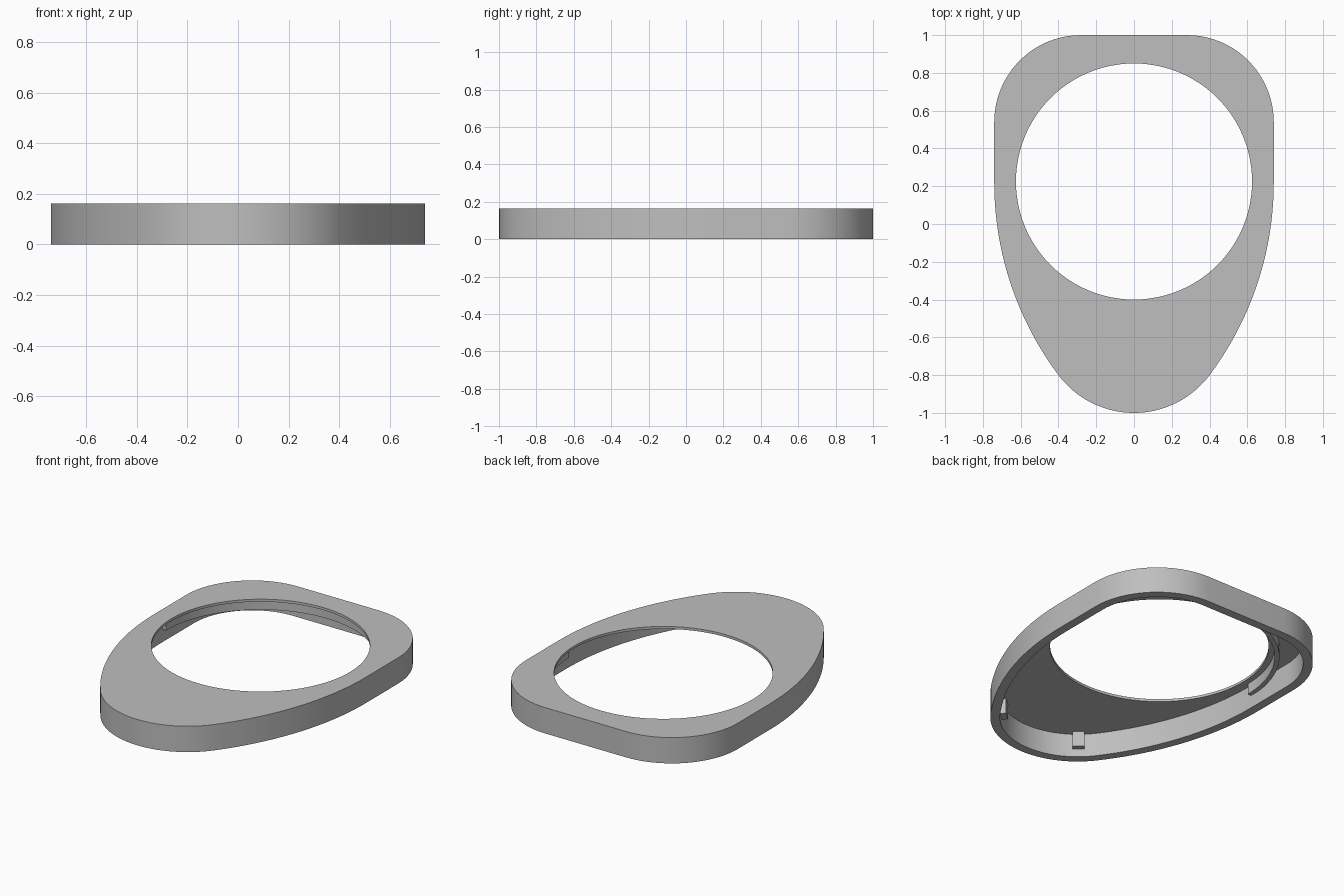
import bpy, bmesh
from math import sin, cos, pi, atan2
from mathutils import Matrix, Vector

if "Cube" in bpy.data.objects:
    bpy.data.objects.remove(bpy.data.objects["Cube"], do_unlink=True)

HEIGHT = 0.163
CEILING = 0.147
WALL = 0.055
HOLE_Y, HOLE_R = 0.225, 0.625
NOSE_Y, NOSE_R = -0.5, 0.5

grey = bpy.data.materials.new("plain grey")
grey.use_nodes = True
grey.diffuse_color = (0.52, 0.52, 0.52, 1)
grey.node_tree.nodes["Principled BSDF"].inputs["Base Color"].default_value = (0.52, 0.52, 0.52, 1)


def arc(cx, cy, r, start, end, steps):
    angles = [start + (end - start) * i / steps for i in range(steps + 1)]
    return [(cx + r * cos(a), cy + r * sin(a)) for a in angles]


def outline(inset):
    """Egg-shaped outline with a squared back, made of tangent arcs."""
    join = -atan2(0.72, 0.96)
    half = arc(0, NOSE_Y, NOSE_R - inset, -pi / 2, join, 16)
    half += arc(-0.96, 0.22, 1.7 - inset, join, 0, 20)[1:]
    half += arc(0.28, 0.54, 0.46 - inset, 0, pi / 2, 20)
    return half + [(-x, y) for x, y in reversed(half[1:])]


def finish(bm, name):
    bmesh.ops.recalc_face_normals(bm, faces=bm.faces[:])
    mesh = bpy.data.meshes.new(name)
    bm.to_mesh(mesh)
    bm.free()
    mesh.materials.append(grey)
    obj = bpy.data.objects.new(name, mesh)
    bpy.context.collection.objects.link(obj)
    bpy.ops.object.select_all(action='DESELECT')
    obj.select_set(True)
    bpy.context.view_layer.objects.active = obj
    bpy.ops.object.shade_smooth_by_angle()
    return obj


def add_loop(bm, points, z):
    return [bm.verts.new((x, y, z)) for x, y in points]


def bridge(bm, a, b):
    for i in range(len(a)):
        j = (i + 1) % len(a)
        bm.faces.new((a[i], a[j], b[j], b[i]))


def fill_between(bm, a, b):
    edges = [bm.edges.get((l[i - 1], l[i])) for l in (a, b) for i in range(len(l))]
    bmesh.ops.triangle_fill(bm, edges=edges, use_beauty=True)


# Open-bottomed shell with a round hole through its thin top
bm = bmesh.new()
circle = arc(0, HOLE_Y, HOLE_R, 0, 2 * pi, 96)[:-1]
outer_low = add_loop(bm, outline(0), 0)
outer_high = add_loop(bm, outline(0), HEIGHT)
inner_low = add_loop(bm, outline(WALL), 0)
inner_high = add_loop(bm, outline(WALL), CEILING)
hole_high = add_loop(bm, circle, HEIGHT)
hole_low = add_loop(bm, circle, CEILING)
bridge(bm, outer_low, outer_high)
bridge(bm, outer_low, inner_low)
bridge(bm, inner_low, inner_high)
bridge(bm, hole_low, hole_high)
fill_between(bm, outer_high, hole_high)
fill_between(bm, inner_high, hole_low)
finish(bm, "shell")

# Half ring hanging below the top, around the back of the hole
bm = bmesh.new()
section = arc(0, HOLE_Y, 0.66, 0, pi, 48) + arc(0, HOLE_Y, 0.687, pi, 0, 48)
low = add_loop(bm, section, 0.08)
high = add_loop(bm, section, CEILING)
bridge(bm, low, high)
bm.faces.new(low)
bm.faces.new(high)
finish(bm, "locating_half_ring")

# Two small tabs on the inside of the nose wall
for name, side in (("left_tab", 1), ("right_tab", -1)):
    bm = bmesh.new()
    bmesh.ops.create_cube(bm, size=1)
    direction = Vector((side * 0.65, -0.76, 0)).normalized()
    spot = Vector((0, NOSE_Y, 0.1)) + direction * (NOSE_R - WALL - 0.01)
    turn = Matrix.Rotation(atan2(direction.y, direction.x), 4, 'Z')
    size = Matrix.Diagonal((0.05, 0.07, 0.1, 1))
    bm.transform(Matrix.Translation(spot) @ turn @ size)
    finish(bm, name)
